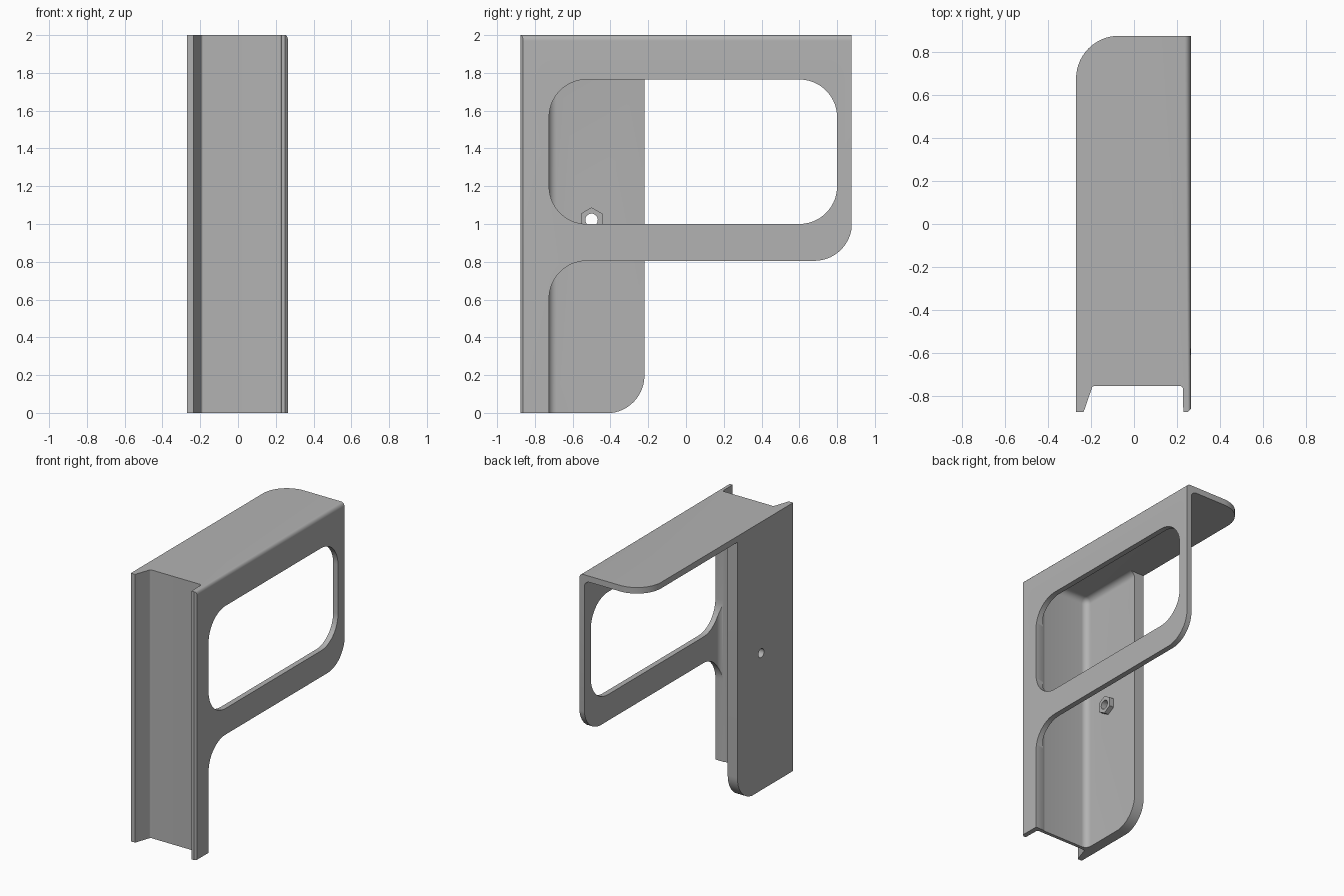
import bpy, bmesh, math
from mathutils import Vector

if "Cube" in bpy.data.objects:
    bpy.data.objects.remove(bpy.data.objects["Cube"])

grey = bpy.data.materials.new("plain grey")
grey.use_nodes = True
colour = (0.45, 0.45, 0.45, 1)
grey.diffuse_color = colour
grey.node_tree.nodes["Principled BSDF"].inputs["Base Color"].default_value = colour

HALF = 0.877           # half depth
LEFT, RIGHT = -0.27, 0.265
WEB_BACK = -0.73
CEILING = 1.955
R = 0.2                # large corner radius


def rounded(corners, steps=14):
    """Outline from (a, b[, radius]) corners, with arcs where a radius is given."""
    pts = []
    for i, c in enumerate(corners):
        p = Vector(c[:2])
        if len(c) == 2:
            pts.append(p)
            continue
        u = (Vector(corners[i - 1][:2]) - p).normalized()
        v = (Vector(corners[(i + 1) % len(corners)][:2]) - p).normalized()
        half = u.angle(v) / 2
        centre = p + (u + v).normalized() * c[2] / math.sin(half)
        start = p + u * c[2] / math.tan(half) - centre
        end = p + v * c[2] / math.tan(half) - centre
        sweep = math.pi - 2 * half
        for k in range(steps + 1):
            t = k / steps
            pts.append(centre + (start * math.sin((1 - t) * sweep)
                                 + end * math.sin(t * sweep)) / math.sin(sweep))
    return pts


def ring(a, b, radius, count):
    return [Vector((a + radius * math.cos(math.pi / 2 + math.tau * k / count),
                    b + radius * math.sin(math.pi / 2 + math.tau * k / count)))
            for k in range(count)]


def prism(name, outline, low, high, axis, bevel=0, pick=None):
    """Extrude an outline along z or x, optionally bevelling picked edges."""
    bm = bmesh.new()
    place = (lambda p, h: (p.x, p.y, h)) if axis == "z" else (lambda p, h: (h, p.x, p.y))
    face = bm.faces.new([bm.verts.new(place(p, low)) for p in outline])
    top = bmesh.ops.extrude_face_region(bm, geom=[face])["geom"]
    shift = Vector(place(Vector((0, 0)), high - low))
    bmesh.ops.translate(bm, vec=shift, verts=[g for g in top if isinstance(g, bmesh.types.BMVert)])
    bmesh.ops.recalc_face_normals(bm, faces=bm.faces)
    if bevel:
        edges = [e for e in bm.edges if pick is None or all(pick(v.co) for v in e.verts)]
        bmesh.ops.bevel(bm, geom=edges, offset=bevel, segments=8, profile=0.5, affect="EDGES")
    mesh = bpy.data.meshes.new(name)
    bm.to_mesh(mesh)
    bm.free()
    mesh.materials.append(grey)
    obj = bpy.data.objects.new(name, mesh)
    bpy.context.collection.objects.link(obj)
    return obj


def combine(target, tool, operation="DIFFERENCE"):
    tool.hide_render = True
    mod = target.modifiers.new("boolean", "BOOLEAN")
    mod.operation, mod.solver, mod.object = operation, "EXACT", tool
    bpy.context.view_layer.objects.active = target
    bpy.ops.object.modifier_apply(modifier=mod.name)
    bpy.data.objects.remove(tool)


# Body block: front lips, recessed web and rounded back corner in plan
plan = rounded([
    (LEFT, -HALF), (-0.235, -HALF), (-0.193, -0.755, 0.012), (0.227, -0.755, 0.012),
    (0.23, -HALF), (0.25, -HALF), (RIGHT, -0.862), (RIGHT, HALF), (LEFT, HALF, R)])
body = prism("bracket_body", plan, 0, 2, "z", 0.03,
             lambda co: co.x > RIGHT - 0.001 and co.z > 1.99)

# Hollow inside with soft inner corners
cavity = prism("cavity", rounded([(-0.19, WEB_BACK), (0.225, WEB_BACK), (0.225, 3), (-0.19, 3)]),
               -1, CEILING, "z", 0.045)
combine(body, cavity)

# Short left plate with rounded lower corner
combine(body, prism("left_plate_trim", rounded([
    (-0.5, -1), (-0.5, -0.003), (-0.22, 0, R), (-0.22, CEILING), (1.2, CEILING), (1.2, -1)]),
    -0.4, -0.1, "x"))

# Window and lower cut-out in the right wall
combine(body, prism("window", rounded([
    (-0.725, 1.0, R), (0.8, 1.0, R), (0.8, 1.765, R), (-0.725, 1.765, R)]), 0.12, 0.4, "x"))
combine(body, prism("lower_cutout", rounded([
    (-0.725, -1), (-0.725, 0.805, R), (HALF, 0.805, R), (HALF + 0.003, 1.1), (1.2, 1.1), (1.2, -1)]),
    0.12, 0.4, "x"))

# Hexagonal boss with a through hole in the left plate
combine(body, prism("boss", ring(-0.5, 1.022, 0.066, 6), -0.21, -0.155, "x"), "UNION")
combine(body, prism("hole", ring(-0.5, 1.022, 0.033, 32), -0.4, 0, "x"))

bpy.ops.object.select_all(action="DESELECT")
body.select_set(True)
bpy.context.view_layer.objects.active = body
bpy.ops.object.shade_smooth_by_angle(angle=math.radians(30))
